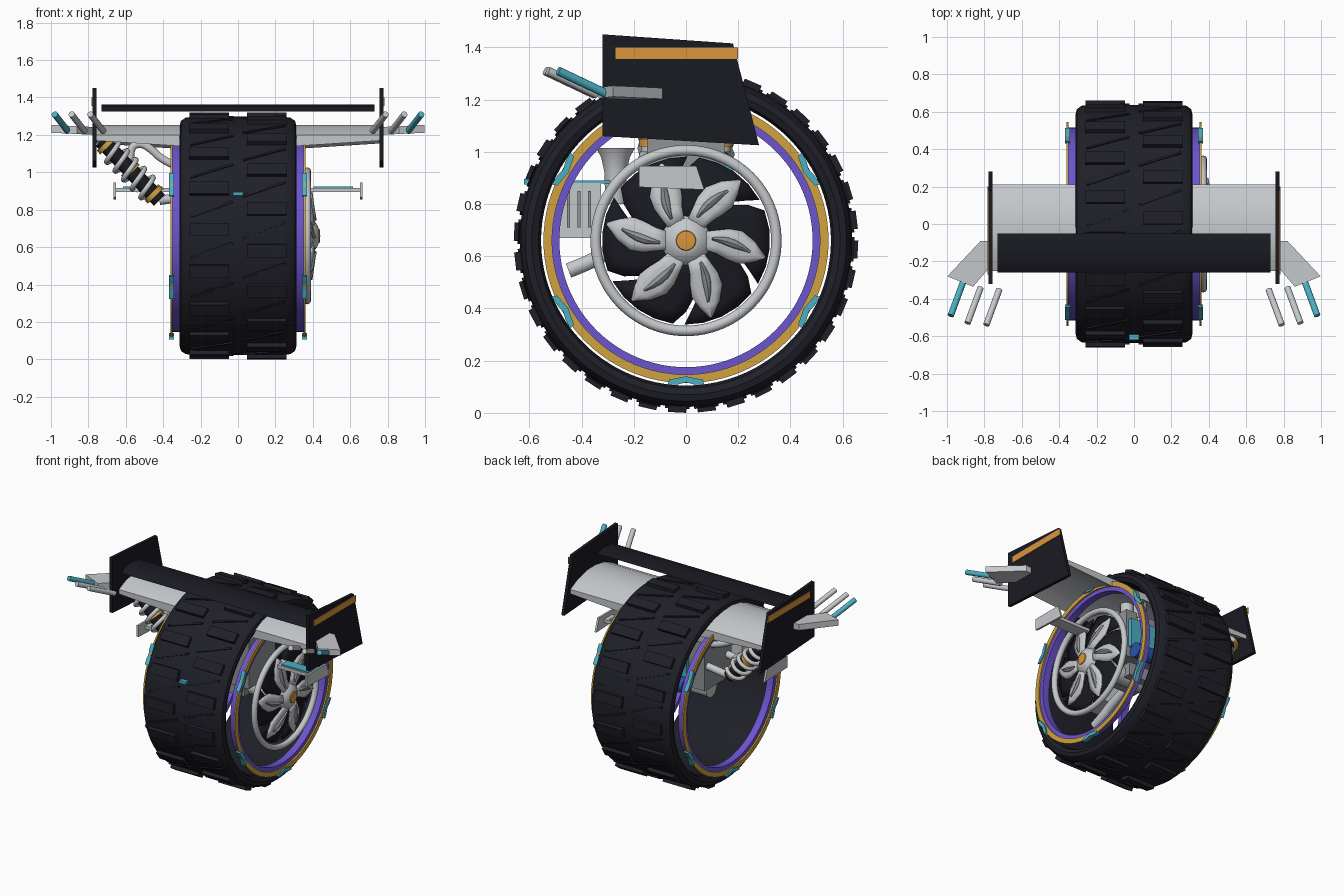
import bpy, bmesh, math
from mathutils import Matrix, Vector

if "Cube" in bpy.data.objects:
    bpy.data.objects.remove(bpy.data.objects["Cube"])

HUB = 0.66
T, R = Matrix.Translation, Matrix.Rotation


def material(name, *rgb):
    m = bpy.data.materials.new(name)
    m.use_nodes = True
    m.diffuse_color = (*rgb, 1)
    m.node_tree.nodes["Principled BSDF"].inputs["Base Color"].default_value = (*rgb, 1)
    return m


RUBBER = material("black_rubber", 0.014, 0.014, 0.022)
CARBON = material("dark_carbon", 0.010, 0.010, 0.016)
SILVER = material("light_silver", 0.56, 0.58, 0.60)
GREY = material("mid_grey", 0.28, 0.29, 0.30)
GOLD = material("gold", 0.62, 0.36, 0.05)
ORANGE = material("orange", 0.70, 0.30, 0.045)
PURPLE = material("violet", 0.15, 0.09, 0.62)
CYAN = material("cyan", 0.07, 0.43, 0.55)
BLUE = material("blue", 0.02, 0.09, 0.40)


def finish(name, bm, mat, angle=35):
    bmesh.ops.recalc_face_normals(bm, faces=bm.faces)
    me = bpy.data.meshes.new(name)
    bm.to_mesh(me)
    bm.free()
    me.materials.append(mat)
    me.polygons.foreach_set("use_smooth", [True] * len(me.polygons))
    me.set_sharp_from_angle(angle=math.radians(angle))
    ob = bpy.data.objects.new(name, me)
    bpy.context.collection.objects.link(ob)
    return ob


def box(name, loc, size, mat):
    bm = bmesh.new()
    bmesh.ops.create_cube(bm, size=1, matrix=T(loc) @ Matrix.Diagonal((*size, 1)))
    return finish(name, bm, mat)


def prism(name, pts, offset, mat):
    bm = bmesh.new()
    a = [bm.verts.new(p) for p in pts]
    b = [bm.verts.new(Vector(p) + Vector(offset)) for p in pts]
    bm.faces.new(a)
    bm.faces.new(b[::-1])
    for i in range(len(a)):
        j = (i + 1) % len(a)
        bm.faces.new((a[i], b[i], b[j], a[j]))
    return finish(name, bm, mat)


def lathe(name, profile, mat, steps=96, matrix=T((0, 0, HUB)), closed=True):
    """Spin (x, radius) points about the local x axis."""
    bm = bmesh.new()
    rings = [[bm.verts.new(matrix @ Vector((x, r * math.cos(t), r * math.sin(t))))
              for x, r in profile] for t in (math.tau * k / steps for k in range(steps))]
    n = len(profile)
    for k in range(steps):
        a, b = rings[k], rings[(k + 1) % steps]
        for i in range(n if closed else n - 1):
            j = (i + 1) % n
            bm.faces.new((a[i], a[j], b[j], b[i]))
    bmesh.ops.remove_doubles(bm, verts=bm.verts, dist=1e-5)
    return finish(name, bm, mat)


def rod(name, a, b, r, mat, sides=16):
    a, b = Vector(a), Vector(b)
    bm = bmesh.new()
    turn = (b - a).to_track_quat("Z", "Y").to_matrix().to_4x4()
    bmesh.ops.create_cone(bm, cap_ends=True, segments=sides, radius1=r, radius2=r,
                          depth=(b - a).length, matrix=T((a + b) / 2) @ turn)
    return finish(name, bm, mat)


def pipe(name, pts, r, mat, kind="POLY"):
    cu = bpy.data.curves.new(name, "CURVE")
    cu.dimensions, cu.bevel_depth, cu.bevel_resolution = "3D", r, 3
    cu.use_fill_caps = True
    sp = cu.splines.new(kind)
    sp.points.add(len(pts) - 1)
    for p, co in zip(sp.points, pts):
        p.co = (*co, 1)
    if kind == "NURBS":
        sp.use_endpoint_u, sp.order_u = True, 3
    cu.materials.append(mat)
    ob = bpy.data.objects.new(name, cu)
    bpy.context.collection.objects.link(ob)
    bpy.ops.object.select_all(action="DESELECT")
    ob.select_set(True)
    bpy.context.view_layer.objects.active = ob
    bpy.ops.object.convert(target="MESH")


# Hollow tyre with rounded shoulders
half = [(0.27, 0.555), (0.30, 0.565), (0.312, 0.59), (0.305, 0.615), (0.28, 0.632), (0.24, 0.637)]
lathe("tyre", half + [(-x, r) for x, r in half[::-1]], RUBBER, 120)

# Staggered tread blocks and thin slanted ribs
bm = bmesh.new()
for k in range(36):
    side = 1 if k % 2 else -1
    at = T((0, 0, HUB)) @ R(math.radians(10 * k + 87), 4, "X")
    bmesh.ops.create_cube(bm, size=1, matrix=at @ T((side * 0.153, 0, 0.642))
                          @ Matrix.Diagonal((0.212, 0.07, 0.034, 1)))
    bmesh.ops.create_cube(bm, size=1, matrix=at @ T((-side * 0.14, 0, 0.636))
                          @ R(0.35, 4, "Z") @ Matrix.Diagonal((0.24, 0.012, 0.016, 1)))
finish("tread", bm, RUBBER)

# Rims with chevron clips on both sides
for s, tag in ((1, "left"), (-1, "right")):
    lathe("gold_rim_" + tag, [(s * 0.351, 0.513), (s * 0.361, 0.513),
                              (s * 0.361, 0.546), (s * 0.351, 0.546)], GOLD)
    lathe("violet_rim_" + tag, [(s * 0.30, 0.485), (s * 0.35, 0.485),
                                (s * 0.35, 0.515), (s * 0.30, 0.515)], PURPLE)
    for k in range(6):
        m = T((s * 0.342, 0, HUB)) @ R(math.radians(60 * k), 4, "X")
        shape = [(0, 0.52), (0.065, 0.533), (0.07, 0.553), (0.03, 0.551),
                 (0, 0.543), (-0.03, 0.551), (-0.07, 0.553), (-0.065, 0.533)]
        prism("clip_" + tag, [m @ Vector((0, y, z)) for y, z in shape], (s * 0.028, 0, 0), CYAN)
box("tyre_lamp", (0, -0.60, 0.885), (0.055, 0.04, 0.02), CYAN)

# Turbine: guard ring, hub, swept blades
guard = [(0.37 + 0.02 * math.cos(a), 0.346 + 0.02 * math.sin(a))
         for a in (math.tau * i / 12 for i in range(12))]
lathe("turbine_guard", guard, SILVER)
lathe("turbine_hub", [(0.33, 0), (0.33, 0.09), (0.375, 0.102), (0.405, 0.085),
                      (0.425, 0.055), (0.432, 0.038), (0.432, 0)], SILVER, 40, closed=False)
lathe("hub_cap", [(0.428, 0), (0.428, 0.04), (0.437, 0.036), (0.440, 0)], ORANGE, 32, closed=False)


def blades(name, widths, r0, r1, x0, x1, start, sweep, mat):
    bm = bmesh.new()
    n = len(widths) - 1
    for k in range(6):
        rows = []
        for i, w in enumerate(widths):
            f = i / n
            r, x = r0 + (r1 - r0) * f, x0 + (x1 - x0) * f
            mid = start + 60 * k + sweep * f
            rows.append([bm.verts.new((x + lift, r * math.cos(t), HUB + r * math.sin(t)))
                         for t, lift in ((math.radians(mid + w * u), 0.008 * (1 - abs(u)))
                                         for u in (-1, -0.5, 0, 0.5, 1))])
        for a, b in zip(rows, rows[1:]):
            for i in range(4):
                bm.faces.new((a[i], a[i + 1], b[i + 1], b[i]))
    ob = finish(name, bm, mat, 20)
    mod = ob.modifiers.new("thickness", "SOLIDIFY")
    mod.thickness = 0.01


blades("dark_blades", (20, 24, 27, 28, 28, 26), 0.08, 0.322, 0.385, 0.345, 30, -35, CARBON)
blades("silver_blades", (26, 21, 20, 17, 9, 1), 0.08, 0.31, 0.405, 0.372, 0, -12, SILVER)
blades("blade_ridges", (3, 5, 6, 5, 3, 1), 0.10, 0.25, 0.412, 0.39, 4, -14, GREY)

# Arched main wing
top = [(-0.25, 1.20), (-0.17, 1.235), (-0.07, 1.253), (0.03, 1.25), (0.13, 1.225), (0.21, 1.185)]
bm = bmesh.new()
loops = []
for x in (-0.77, -0.31, 0.31, 0.77):
    deep = 0.03 if abs(x) > 0.5 else 0.06
    ring = top + [(y, z - deep) for y, z in top[::-1]]
    loops.append([bm.verts.new((x, y, z)) for y, z in ring])
for a, b in zip(loops, loops[1:]):
    for i in range(len(a)):
        j = (i + 1) % len(a)
        bm.faces.new((a[i], a[j], b[j], b[i]))
bm.faces.new(loops[0])
bm.faces.new(loops[-1])
finish("main_wing", bm, SILVER)

# Upper wing
prism("upper_wing", [(-0.73, -0.26, 1.325), (-0.73, -0.22, 1.355), (-0.73, -0.12, 1.362),
                     (-0.73, -0.05, 1.345), (-0.73, -0.12, 1.325)], (1.46, 0, 0), CARBON)

for s, tag in ((1, "left"), (-1, "right")):
    # End plates with a stripe
    plate = [(-0.32, 1.45), (0.18, 1.415), (0.28, 1.025), (-0.32, 1.06)]
    prism("end_plate_" + tag, [(s * 0.757, y, z) for y, z in plate], (s * 0.022, 0, 0), CARBON)
    stripe = [(-0.27, 1.40), (0.2, 1.40), (0.2, 1.355), (-0.27, 1.355)]
    prism("stripe_" + tag, [(s * 0.778, y, z) for y, z in stripe], (s * 0.006, 0, 0), ORANGE)
    # Winglet and its three rods
    tip = [(0.77, -0.09), (0.82, -0.09), (0.998, -0.28), (0.86, -0.335), (0.77, -0.23)]
    prism("winglet_" + tag, [(s * x, y, 1.20 + 0.05 * (x - 0.77)) for x, y in tip],
          (0, 0, 0.042), SILVER)
    for x, y, mat in ((0.91, -0.30, CYAN), (0.82, -0.34, SILVER), (0.72, -0.35, SILVER)):
        rod("winglet_rod_" + tag, (s * x, y, 1.22), (s * (x + 0.07), y - 0.19, 1.31), 0.017, mat)
    # Footrest
    box("footrest_bar_" + tag, (s * 0.50, -0.06, 0.905), (0.31, 0.09, 0.022), SILVER)
    box("footrest_pad_" + tag, (s * 0.51, -0.06, 0.92), (0.21, 0.07, 0.008), CYAN)
    rest = [(-0.18, 0.945), (0.04, 0.945), (0.07, 0.855), (-0.18, 0.865)]
    prism("footrest_end_" + tag, [(s * 0.652, y, z) for y, z in rest], (s * 0.014, 0, 0), SILVER)

# Engine inside the wheel
box("engine_block", (-0.03, 0, 0.88), (0.44, 0.30, 0.34), GREY)
rod("axle", (-0.2, 0, HUB), (0.38, 0, HUB), 0.06, SILVER)
box("engine_cradle", (0.02, 0, 0.69), (0.2, 0.2, 0.14), GREY)
box("engine_cover", (0.02, 0.165, 0.88), (0.3, 0.03, 0.2), CYAN)
rod("coolant_tank", (-0.14, 0.2, 0.74), (0.16, 0.2, 0.74), 0.05, BLUE)
for y in (-0.13, 0, 0.13):
    rod("cylinder", (0.06, y, 1.0), (0.06, y, 1.20), 0.042, SILVER)
    rod("cylinder_collar", (0.06, y, 1.02), (0.06, y, 1.05), 0.05, ORANGE)

# Battery case, trumpet and exhaust stub
box("battery_case", (-0.08, -0.41, 0.775), (0.26, 0.17, 0.21), SILVER)
box("battery_lid", (-0.08, -0.39, 0.884), (0.26, 0.20, 0.012), CYAN)
for y in (-0.45, -0.41, -0.37):
    box("battery_slot", (0.052, y, 0.78), (0.008, 0.012, 0.14), GREY)
lathe("intake_trumpet", [(0.80, 0), (0.80, 0.04), (0.92, 0.042), (0.98, 0.055), (1.015, 0.075),
                         (1.015, 0.062), (0.95, 0.03), (0.95, 0)], SILVER, 32,
      T((0, -0.27, 0)) @ R(math.radians(-90), 4, "Y"), closed=False)
pipe("exhaust_stub", [(-0.05, -0.14, 0.68), (-0.05, -0.30, 0.62), (-0.05, -0.36, 0.58),
                      (-0.05, -0.45, 0.545)], 0.03, SILVER, "NURBS")

# Coil dampers and curled headers below the right half of the wing
for y in (-0.11, 0.11):
    a, b = Vector((-0.73, y, 1.17)), Vector((-0.42, y, 0.85))
    d = (b - a).normalized()
    u, v = Vector((0, 1, 0)), d.cross(Vector((0, 1, 0)))
    rod("damper_body", a, b, 0.042, CARBON)
    coil = [a.lerp(b, 0.12 + 0.76 * i / 72)
            + 0.062 * (u * math.cos(i * math.tau / 14) + v * math.sin(i * math.tau / 14))
            for i in range(73)]
    pipe("damper_spring", coil, 0.014, SILVER)
    for f in (0.08, 0.5, 0.9):
        c = a.lerp(b, f)
        rod("damper_collar", c - d * 0.014, c + d * 0.014, 0.056, GOLD)
    rod("damper_mount", b, (-0.2, y, 0.88), 0.025, SILVER)
for y in (-0.06, 0.0, 0.06):
    pipe("header_pipe", [(-0.22, y, 1.0), (-0.38, y, 1.04), (-0.50, y, 1.16), (-0.58, y, 1.14),
                         (-0.57, y, 1.0), (-0.52, y, 0.90)], 0.022, SILVER, "NURBS")
